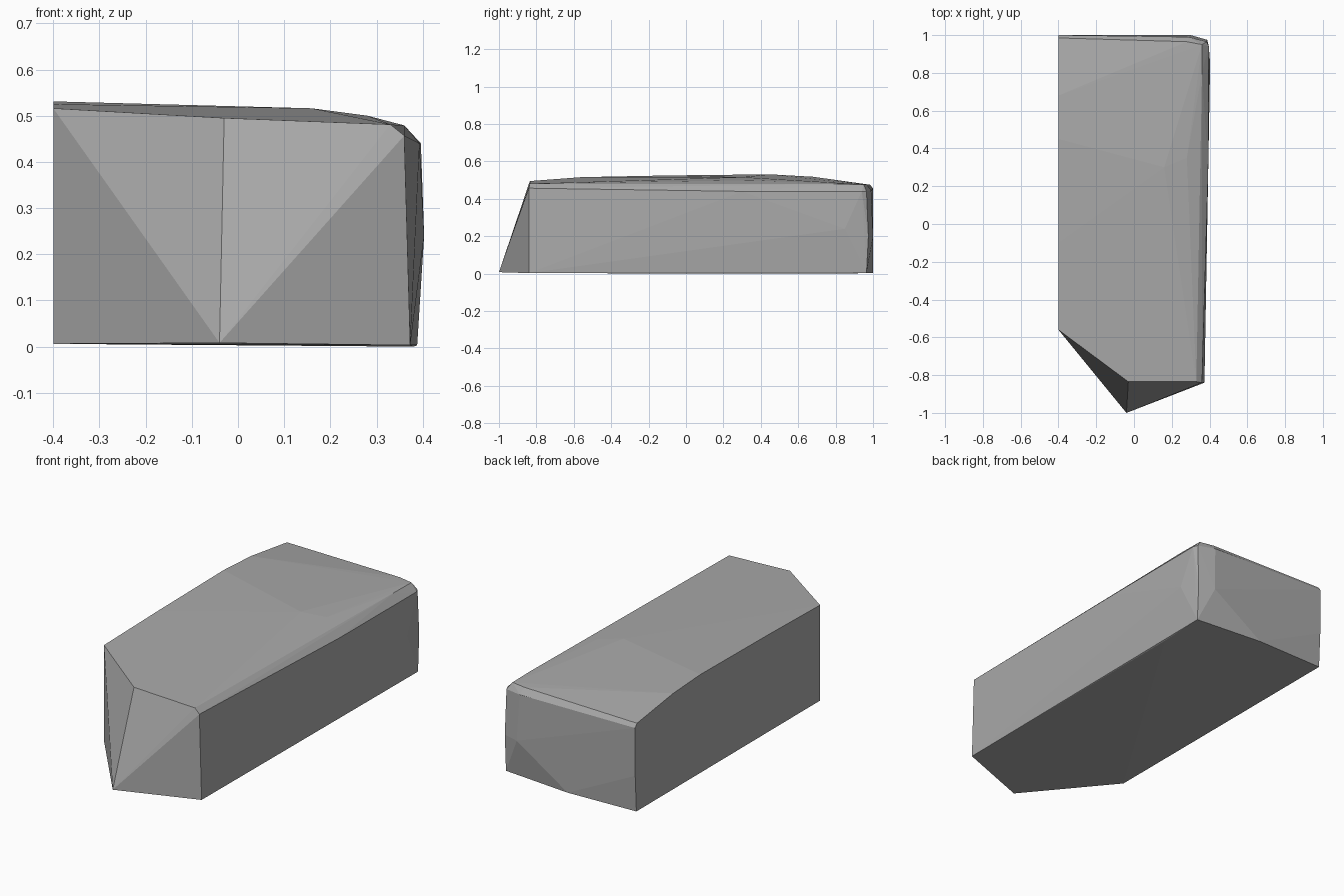
import bpy, bmesh

# Flat grey finish
grey = bpy.data.materials.new("plain grey")
grey.diffuse_color = (0.4, 0.4, 0.4, 1)

# Corner points of the faceted block, grouped by region
base = [(-0.4, -0.56, 0.006), (-0.04, -1, 0.008), (0.373, -0.84, 0.003),
        (0.388, 0.965, 0.003), (0.0, 1, 0.003), (-0.4, 0.99, 0.006), (0.38, 0.7, 0)]
front = [(-0.4, -0.56, 0.516), (-0.03, -0.835, 0.495),
         (0.33, -0.835, 0.481), (0.36, -0.84, 0.457)]
crown = [(-0.4, -0.1, 0.525), (-0.4, 0.45, 0.531), (-0.4, 0.68, 0.518),
         (0.16, 0.3, 0.516), (0.28, 0.35, 0.5), (0.36, 0.8, 0.479)]
side = [(0.403, 0.85, 0.24), (0.396, 0.94, 0.44), (0.393, 0.3, 0.44)]
back = [(-0.4, 0.985, 0.475), (-0.4, 1, 0.455), (0.28, 0.965, 0.478),
        (0.36, 0.95, 0.477), (0.29, 0.99, 0.445), (0.385, 0.965, 0.44),
        (0.3, 1, 0.2), (0.388, 0.975, 0.2), (-0.4, 1, 0.2)]

# Wrap the points in a convex shell
bm = bmesh.new()
for p in base + front + crown + side + back:
    bm.verts.new(p)
hull = bmesh.ops.convex_hull(bm, input=bm.verts)
spare = [v for v in bm.verts if not v.link_faces]
bmesh.ops.delete(bm, geom=spare, context='VERTS')
bmesh.ops.recalc_face_normals(bm, faces=bm.faces)

mesh = bpy.data.meshes.new("faceted_block")
bm.to_mesh(mesh)
bm.free()
mesh.materials.append(grey)
block = bpy.data.objects.new("faceted_block", mesh)
bpy.context.collection.objects.link(block)
